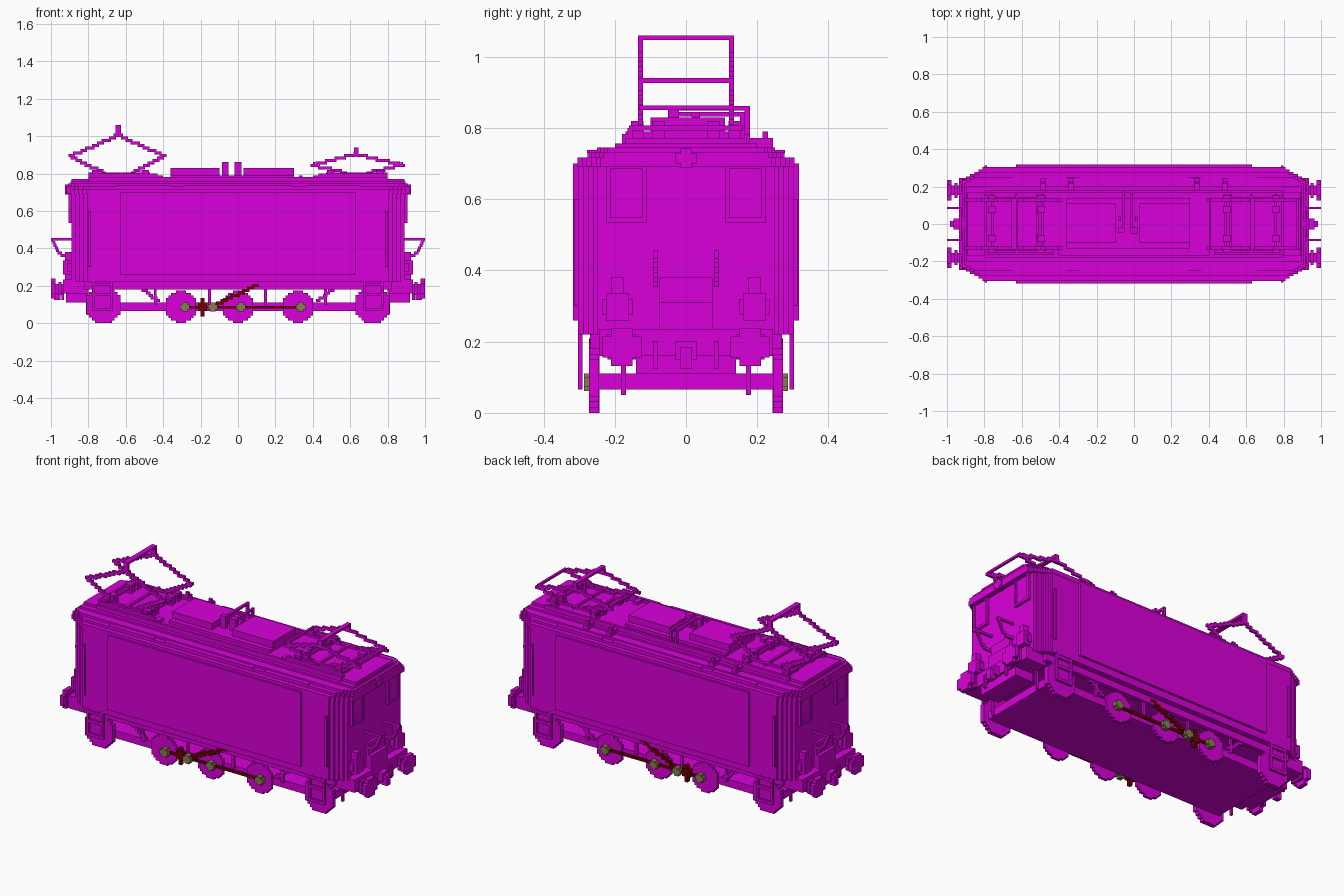
import bpy, bmesh, math
from mathutils import Vector, Matrix

old = bpy.data.objects.get("Cube")
if old:
    bpy.data.objects.remove(old, do_unlink=True)

V = 0.0134  # block size of the stepped style


def material(name, rgb):
    m = bpy.data.materials.new(name)
    m.use_nodes = True
    m.diffuse_color = (*rgb, 1)
    m.node_tree.nodes["Principled BSDF"].inputs["Base Color"].default_value = (*rgb, 1)
    return m


MAGENTA = material("magenta", (0.70, 0.0, 0.70))
RED = material("dark red", (0.16, 0.0, 0.0))
KHAKI = material("khaki", (0.24, 0.21, 0.075))


def build(name, boxes, mat=MAGENTA, mx=False, my=False):
    """One object from (x0, x1, y0, y1, z0, z1) boxes, mirrored across x and/or y."""
    bm = bmesh.new()
    for x0, x1, y0, y1, z0, z1 in boxes:
        for sx in ((1, -1) if mx else (1,)):
            for sy in ((1, -1) if my else (1,)):
                c = Vector((sx * (x0 + x1) / 2, sy * (y0 + y1) / 2, (z0 + z1) / 2))
                s = Matrix.Diagonal((x1 - x0, y1 - y0, z1 - z0, 1))
                bmesh.ops.create_cube(bm, size=1, matrix=Matrix.Translation(c) @ s)
    me = bpy.data.meshes.new(name)
    bm.to_mesh(me)
    bm.free()
    ob = bpy.data.objects.new(name, me)
    me.materials.append(mat)
    bpy.context.collection.objects.link(ob)
    return ob


def slab(x, y, z0, z1, cx=0.11, cy=0.065, n=5):
    """Centred slab with stepped corners."""
    return [(-(x - cx * i / n), x - cx * i / n,
             -(y - cy * (n - i) / n), y - cy * (n - i) / n, z0, z1) for i in range(n + 1)]


def disc(x, z, r, y0, y1, n=13):
    """Stepped disc facing y, made from horizontal rows."""
    h = 2 * r / n
    out = []
    for i in range(n):
        zc = -r + (i + 0.5) * h
        w = max(round(math.sqrt(r * r - zc * zc) / h), 1) * h
        out.append((x - w, x + w, y0, y1, z + zc - h / 2, z + zc + h / 2))
    return out


def stairs(pts, y0, y1, w=0.9 * V):
    """Stepped bar of half width w through (x, z) points."""
    out = []
    for (xa, za), (xb, zb) in zip(pts, pts[1:]):
        n = math.ceil(max(abs(xb - xa), abs(zb - za)) / V)
        for i in range(n + 1):
            x = xa + (xb - xa) * i / n
            z = round((za + (zb - za) * i / n) / V) * V
            out.append((x - w, x + w, y0, y1, z - 0.6 * V, z + 0.6 * V))
    return out


def frame(y0, y1, z0, z1, x0, x1, t=V):
    """Rectangular frame facing x."""
    return [(x0, x1, y0, y1, z0, z0 + t), (x0, x1, y0, y1, z1 - t, z1),
            (x0, x1, y0, y0 + t, z0 + t, z1 - t), (x0, x1, y1 - t, y1, z0 + t, z1 - t)]


# Body shell, side panels and door handrails
build("body", slab(0.89, 0.303, 0.22, 0.70, 0.085, 0.055, 4))
build("side_panel", [(-0.63, 0.63, 0.28, 0.317, 0.26, 0.70)], my=True)
build("door_handrail", [(0.785, 0.798, 0.30, 0.314, 0.30, 0.60)], mx=True, my=True)

# Stepped roof
build("roof", slab(0.92, 0.305, 0.69, 0.717) + slab(0.92, 0.277, 0.717, 0.731, 0.09, 0.045, 4)
      + slab(0.91, 0.25, 0.731, 0.746, 0.05, 0.03, 3)
      + [(-0.895, 0.895, -0.20, 0.20, 0.746, 0.757), (-0.89, 0.89, -0.17, 0.17, 0.757, 0.772)])
build("roof_gutter", [(0.0, 0.29, 0.25, 0.278, 0.73, 0.738), (0.36, 0.65, 0.25, 0.278, 0.73, 0.738)], mx=True, my=True)
build("roof_walkway", [(-0.80, 0.80, 0.165, 0.18, 0.755, 0.783)], my=True)

# Roof equipment
build("roof_hatch", [(-0.36, -0.10, -0.10, 0.11, 0.77, 0.829), (0.03, 0.30, -0.10, 0.11, 0.77, 0.829)])
build("hatch_base", [(-0.36, 0.30, -0.13, 0.14, 0.77, 0.79)])
build("cable_duct", [(-0.065, -0.05, -0.04, 0.18, 0.849, 0.862), (-0.02, -0.007, -0.05, 0.165, 0.832, 0.845),
                     (-0.065, -0.05, 0.165, 0.18, 0.77, 0.862), (-0.02, -0.007, 0.152, 0.165, 0.77, 0.845),
                     (-0.085, -0.05, -0.045, -0.02, 0.77, 0.862), (-0.02, 0.02, -0.05, -0.02, 0.77, 0.862),
                     (-0.085, -0.07, 0.015, 0.04, 0.77, 0.845), (0.005, 0.02, 0.015, 0.04, 0.77, 0.845)])
build("roof_rib", [(x, x + 0.03, 0.14, 0.245, 0.745, 0.772) for x in (0.32, 0.47)]
      + [(x + 0.005, x + 0.025, 0.215, 0.23, 0.745, 0.79) for x in (0.32, 0.47)], mx=True)
build("side_conduit", [(0.40, 0.43, -0.17, -0.12, 0.77, 0.79), (0.43, 0.80, -0.165, -0.15, 0.77, 0.80)], mx=True)

# Pantograph bases on insulators
build("pantograph_base", [(0.47, 0.80, 0.13, 0.145, 0.793, 0.807)], mx=True, my=True)
build("pantograph_cross_beam", [(x, x + V, -0.16, 0.16, 0.793, 0.807) for x in (0.48, 0.51, 0.62, 0.75, 0.785)], mx=True)
build("insulator", [(x, x + 0.04, y, y + 0.035, 0.765, 0.82)
                    for x in (0.475, 0.74) for y in (0.06, 0.12)], mx=True, my=True)

# Raised pantograph
build("raised_pantograph_arms", stairs([(-0.72, 0.805), (-0.895, 0.895), (-0.64, 1.005)], 0.121, 0.135)
      + stairs([(-0.56, 0.805), (-0.395, 0.895), (-0.64, 1.005)], 0.121, 0.135)
      + [(-0.655, -0.625, 0.121, 0.135, 0.995, 1.06)], my=True)
build("raised_collector", [(-0.655, -0.625, -0.122, 0.122, 1.047, 1.06)])

# Lowered pantograph
build("lowered_pantograph_arms", stairs([(0.70, 0.805), (0.88, 0.847), (0.63, 0.905)], 0.121, 0.135)
      + stairs([(0.57, 0.805), (0.40, 0.847), (0.63, 0.905)], 0.121, 0.135)
      + [(0.62, 0.645, 0.121, 0.135, 0.895, 0.94)], my=True)
build("lowered_collector", [(0.62, 0.645, -0.13, 0.13, 0.927, 0.94), (0.40, 0.413, -0.13, 0.13, 0.85, 0.863),
                            (0.87, 0.883, -0.13, 0.13, 0.85, 0.863)])

# Cab windows, lamps, gangway and rails on each end
build("end_window", frame(0.11, 0.225, 0.535, 0.70, 0.885, 0.905)
      + [(0.885, 0.897, 0.123, 0.212, 0.548, 0.687)], mx=True, my=True)
build("top_lamp", [(0.88, 0.925, -0.03, 0.03, 0.70, 0.73), (0.88, 0.925, -0.016, 0.016, 0.688, 0.742)], mx=True)
build("lower_lamp", [(0.88, 0.935, 0.16, 0.225, 0.26, 0.335), (0.88, 0.925, 0.175, 0.21, 0.335, 0.38),
                     (0.88, 0.915, 0.15, 0.235, 0.275, 0.32)], mx=True, my=True)
build("gangway", [(0.88, 0.925, -0.075, 0.075, 0.23, 0.31), (0.88, 0.905, -0.075, 0.075, 0.31, 0.38)], mx=True)
build("grab_rail", [(0.88, 1.0, 0.079, 0.092, 0.443, 0.456)]
      + stairs([(0.99, 0.44), (0.965, 0.39), (0.94, 0.36), (0.89, 0.36)], 0.079, 0.092, 0.6 * V), mx=True, my=True)

# Buffer beams, buffers and coupling
build("buffer_beam", [(0.80, 0.935, -0.245, 0.245, 0.16, 0.235), (0.80, 0.92, -0.14, 0.14, 0.11, 0.17)], mx=True)
build("buffer", [(0.93, 0.975, 0.155, 0.205, 0.16, 0.21), (0.945, 0.96, 0.14, 0.22, 0.15, 0.22),
                 (0.975, 1.0, 0.125, 0.235, 0.155, 0.215), (0.975, 1.0, 0.15, 0.21, 0.132, 0.238)], mx=True, my=True)
build("coupling", [(0.93, 0.965, -0.03, 0.03, 0.15, 0.20), (0.95, 0.985, -0.015, 0.015, 0.125, 0.185)], mx=True)
build("brake_pipe", [(0.93, 0.945, 0.079, 0.092, 0.125, 0.20)], mx=True, my=True)
build("rail_guard", [(0.80, 0.813, 0.169, 0.182, 0.05, 0.16)], mx=True, my=True)

# Underframe
build("floor_plate", [(-0.78, 0.78, -0.245, 0.245, 0.065, 0.11)])
build("side_frame", [(-0.82, 0.82, 0.245, 0.27, 0.18, 0.225)], my=True)
build("brake_hanger", [(x, x + 0.015, 0.245, 0.259, 0.10, 0.19) for x in (-0.45, -0.16, 0.14, 0.46)], my=True)
build("brake_rod", stairs([(0.53, 0.20), (0.43, 0.12)], 0.245, 0.259), mx=True, my=True)

# Wheels
for i, x in enumerate((-0.72, 0.72)):
    build(f"end_wheel_{i + 1}", disc(x, 0.098, 0.098, 0.245, 0.272), my=True)
for i, x in enumerate((-0.305, 0.0, 0.32)):
    build(f"drive_wheel_{i + 1}", disc(x, 0.087, 0.087, 0.243, 0.259), my=True)

# Cab steps hanging beside the end wheels
steps = [(0.67, 0.683, 0.29, 0.304, 0.065, 0.23), (0.765, 0.778, 0.29, 0.304, 0.065, 0.23)]
steps += [(0.67, 0.778, 0.29, 0.304, z, z + 0.016) for z in (0.065, 0.145, 0.20)]
build("cab_steps", steps, mx=True, my=True)

# Side rods and crank pins
build("coupling_rod", [(-0.285, 0.335, 0.257, 0.271, 0.079, 0.093)], RED, my=True)
build("crosshead", [(-0.215, -0.165, 0.25, 0.272, 0.065, 0.11),
                    (-0.20, -0.18, 0.25, 0.272, 0.035, 0.135)], RED, my=True)
build("connecting_rod", stairs([(-0.13, 0.09), (0.10, 0.205)], 0.257, 0.272, V), RED, my=True)
pins = []
for px in (-0.285, -0.135, 0.015, 0.335):
    pins += [(px - 0.026, px + 0.026, 0.257, 0.287, 0.073, 0.099), (px - 0.014, px + 0.014, 0.257, 0.287, 0.062, 0.11)]
build("crank_pins", pins, KHAKI, my=True)
